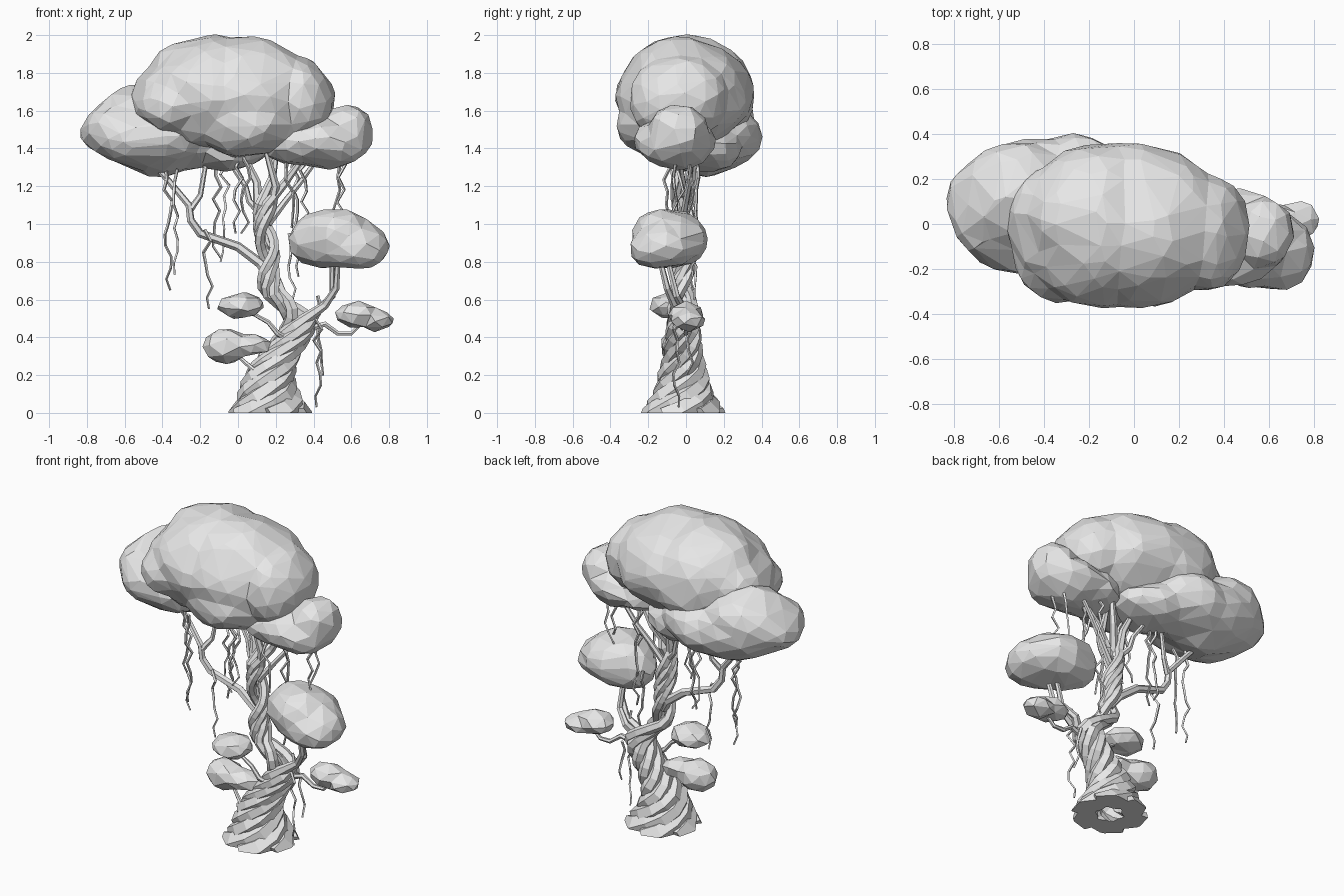
import bpy, bmesh, math, random
from mathutils import Vector, Matrix, noise

random.seed(4)
cube = bpy.data.objects.get("Cube")
if cube:
    bpy.data.objects.remove(cube)

grey = bpy.data.materials.new("plain grey")
grey.use_nodes = True
grey.diffuse_color = (0.8, 0.8, 0.8, 1)
grey.node_tree.nodes["Principled BSDF"].inputs["Base Color"].default_value = (0.8, 0.8, 0.8, 1)


def add_object(name, data):
    obj = bpy.data.objects.new(name, data)
    bpy.context.scene.collection.objects.link(obj)
    return obj


def bake(obj):
    """Return the evaluated mesh of an object."""
    bpy.context.view_layer.update()
    dg = bpy.context.evaluated_depsgraph_get()
    return bpy.data.meshes.new_from_object(obj.evaluated_get(dg))


def finish(name, mesh):
    mesh.materials.clear()
    mesh.materials.append(grey)
    for poly in mesh.polygons:
        poly.use_smooth = False
        poly.material_index = 0
    mesh.name = name
    return add_object(name, mesh)


def foliage(name, clumps, faces, voxel=0.025, rough=0.03):
    """Fuse lumpy ellipsoids into one coarse, faceted mass."""
    bm = bmesh.new()
    for centre, size in clumps:
        mat = Matrix.LocRotScale(Vector(centre), None, Vector(size))
        bmesh.ops.create_icosphere(bm, subdivisions=4, radius=1, matrix=mat)
    bm.normal_update()
    for v in bm.verts:
        v.co += v.normal * noise.noise(v.co * 5) * rough
    mesh = bpy.data.meshes.new(name)
    bm.to_mesh(mesh)
    bm.free()
    temp = add_object("temp", mesh)
    remesh = temp.modifiers.new("fuse", 'REMESH')
    remesh.mode = 'VOXEL'
    remesh.voxel_size = voxel
    temp.data = bake(temp)
    temp.modifiers.clear()
    tris = sum(len(p.vertices) - 2 for p in temp.data.polygons)
    temp.modifiers.new("facet", 'DECIMATE').ratio = min(1, faces / tris)
    result = bake(temp)
    bpy.data.objects.remove(temp)
    return finish(name, result)


def tubes(name, paths, sides=6, ground=False):
    """Sweep tapered tubes along paths of (point, radius)."""
    curve = bpy.data.curves.new(name, 'CURVE')
    curve.dimensions = '3D'
    curve.bevel_depth = 1
    curve.bevel_resolution = (sides - 4) // 2
    curve.use_fill_caps = True
    for path in paths:
        spline = curve.splines.new('POLY')
        spline.points.add(len(path) - 1)
        for p, (co, radius) in zip(spline.points, path):
            p.co = (*co, 1)
            p.radius = radius
    temp = add_object("temp", curve)
    mesh = bake(temp)
    bpy.data.objects.remove(temp)
    if ground:  # cut flat at the ground and cap
        bm = bmesh.new()
        bm.from_mesh(mesh)
        bmesh.ops.remove_doubles(bm, verts=bm.verts, dist=0.0001)
        bmesh.ops.bisect_plane(bm, geom=bm.verts[:] + bm.edges[:] + bm.faces[:],
                               plane_co=(0, 0, 0), plane_no=(0, 0, 1), clear_inner=True)
        bmesh.ops.holes_fill(bm, edges=[e for e in bm.edges if e.is_boundary], sides=0)
        bm.to_mesh(mesh)
        bm.free()
    return finish(name, mesh)


def taper(points, start, end):
    n = len(points) - 1
    return [(Vector(p), start + (end - start) * i / n) for i, p in enumerate(points)]


# Canopy
foliage("canopy_main", [((-0.15, 0, 1.685), (0.36, 0.36, 0.305)),
                        ((0.04, -0.01, 1.685), (0.36, 0.36, 0.305)),
                        ((-0.34, 0, 1.68), (0.22, 0.27, 0.18)),
                        ((-0.33, -0.12, 1.62), (0.22, 0.23, 0.14)),
                        ((0.32, -0.04, 1.66), (0.19, 0.26, 0.22)),
                        ((0.04, -0.1, 1.53), (0.28, 0.27, 0.18))], 420)
foliage("canopy_right", [((-0.42, 0.1, 1.47), (0.36, 0.28, 0.2)),
                         ((-0.45, 0.0, 1.46), (0.33, 0.24, 0.17)),
                         ((-0.62, 0.07, 1.5), (0.22, 0.23, 0.14)),
                         ((-0.52, 0.13, 1.55), (0.26, 0.23, 0.18)),
                         ((-0.25, 0.12, 1.46), (0.3, 0.27, 0.18)),
                         ((-0.07, 0.09, 1.41), (0.25, 0.22, 0.14))], 300)
foliage("canopy_left", [((0.46, -0.06, 1.43), (0.25, 0.21, 0.13)),
                        ((0.3, -0.05, 1.43), (0.19, 0.19, 0.12)),
                        ((0.58, -0.05, 1.48), (0.145, 0.16, 0.155))], 160)

# Lower leaf clusters
foliage("leaf_cluster_large", [((0.48, -0.07, 0.92), (0.2, 0.18, 0.16)),
                               ((0.55, -0.1, 0.92), (0.19, 0.19, 0.155)),
                               ((0.63, -0.13, 0.88), (0.185, 0.175, 0.135))], 140)
foliage("leaf_cluster_upper", [((0.01, -0.08, 0.57), (0.12, 0.11, 0.07))], 56, 0.015, 0.02)
foliage("leaf_cluster_lower", [((-0.06, -0.03, 0.35), (0.13, 0.1, 0.085)),
                               ((0.07, -0.05, 0.36), (0.11, 0.08, 0.06))], 70, 0.015, 0.02)
foliage("leaf_cluster_left", [((0.63, 0, 0.52), (0.11, 0.085, 0.065)),
                              ((0.74, 0.01, 0.49), (0.095, 0.09, 0.055))], 60, 0.015, 0.02)

# Trunk axis: x, z, bundle radius
AXIS = [(0.17, -0.04, 0.165), (0.17, 0.04, 0.13), (0.16, 0.12, 0.105), (0.165, 0.2, 0.09),
        (0.22, 0.3, 0.07), (0.29, 0.4, 0.062), (0.34, 0.49, 0.06), (0.28, 0.57, 0.05),
        (0.18, 0.64, 0.043), (0.155, 0.75, 0.039), (0.16, 0.85, 0.039), (0.14, 1.0, 0.037),
        (0.145, 1.14, 0.038)]


def trunk_point(z, phase):
    """Point and tube radius on a strand winding round the trunk axis."""
    for a, b in zip(AXIS, AXIS[1:]):
        if z <= b[1]:
            break
    t = (z - a[1]) / (b[1] - a[1])
    x, r = a[0] + (b[0] - a[0]) * t, a[2] + (b[2] - a[2]) * t
    angle = phase + 14 * z
    point = Vector((x + r * math.cos(angle), -0.015 + r * math.sin(angle), z))
    return point, 0.42 * r + 0.012


# Trunk: six strands below, four carrying on and spreading into the canopy
TIPS = [[(0.1, 0.02, 1.22), (0.03, 0.03, 1.37)], [(0.18, 0.03, 1.24), (0.21, 0.05, 1.42)],
        [(0.25, -0.02, 1.22), (0.35, -0.04, 1.36)], [(0.2, -0.05, 1.2), (0.14, -0.07, 1.42)],
        [(0.46, -0.06, 0.57), (0.52, -0.1, 0.66), (0.53, -0.14, 0.82)],
        [(0.43, -0.01, 0.55), (0.5, -0.05, 0.62), (0.5, -0.1, 0.82)]]
strands = []
for i, tip in enumerate(TIPS):
    top = 1.1 if i < 4 else 0.46
    steps = round((top + 0.04) / 0.04)
    path = [trunk_point(-0.04 + (top + 0.04) * k / steps, i * math.tau / 6)
            for k in range(steps + 1)]
    strands.append(path + taper(tip, 0.022, 0.014))
tubes("trunk", strands, ground=True)

# Branches
tubes("branches", [
    taper([(0.17, -0.02, 0.72), (0.12, 0.01, 0.79), (0, 0.02, 0.88), (-0.2, 0.01, 0.95),
           (-0.25, 0, 1.02), (-0.26, 0, 1.1), (-0.36, 0.02, 1.22), (-0.44, 0.03, 1.31)], 0.029, 0.015),
    taper([(-0.25, 0, 1.08), (-0.2, 0.03, 1.15), (-0.17, 0.04, 1.32)], 0.018, 0.012),
    taper([(0.15, 0, 1.02), (0.06, 0.03, 1.12), (0.04, 0.04, 1.2), (-0.04, 0.06, 1.32)], 0.02, 0.012),
    taper([(0.16, -0.02, 1.0), (0.25, 0, 1.12), (0.33, 0.02, 1.22), (0.43, 0.03, 1.36)], 0.02, 0.012),
    taper([(0.36, -0.02, 0.44), (0.46, -0.01, 0.47), (0.53, 0, 0.42), (0.6, 0, 0.42),
           (0.66, 0, 0.48)], 0.018, 0.01),
    taper([(0.28, -0.06, 0.38), (0.21, -0.09, 0.42), (0.16, -0.09, 0.48), (0.07, -0.08, 0.53)], 0.017, 0.01),
    taper([(0.15, -0.1, 0.2), (0.08, -0.09, 0.23), (0, -0.05, 0.3)], 0.017, 0.01),
])


def vine(x, y, top, bottom):
    n = max(4, round((top - bottom) / 0.06))
    points = [(x + random.uniform(-0.025, 0.025), y + random.uniform(-0.02, 0.02),
               top + (bottom - top) * k / n) for k in range(n + 1)]
    return taper(points, 0.01, 0.006)


# Hanging vines
tubes("hanging_vines", [vine(*v) for v in (
    (-0.37, 0.02, 1.3, 0.65), (-0.34, -0.02, 1.29, 0.73), (-0.16, 0.0, 0.97, 0.55),
    (-0.11, 0.05, 1.32, 0.82), (-0.07, 0.04, 1.32, 0.8), (0.0, -0.05, 1.36, 0.95),
    (0.04, -0.07, 1.36, 0.95), (0.27, -0.1, 1.36, 0.98), (0.3, 0.05, 1.36, 0.72),
    (0.35, -0.03, 1.34, 0.95), (0.52, 0.03, 1.38, 1.05), (0.55, -0.06, 1.38, 1.05),
    (0.42, -0.05, 0.62, 0.03), (0.44, 0.02, 0.46, 0.2), (0.28, 0.04, 0.95, 0.6))], sides=4)
